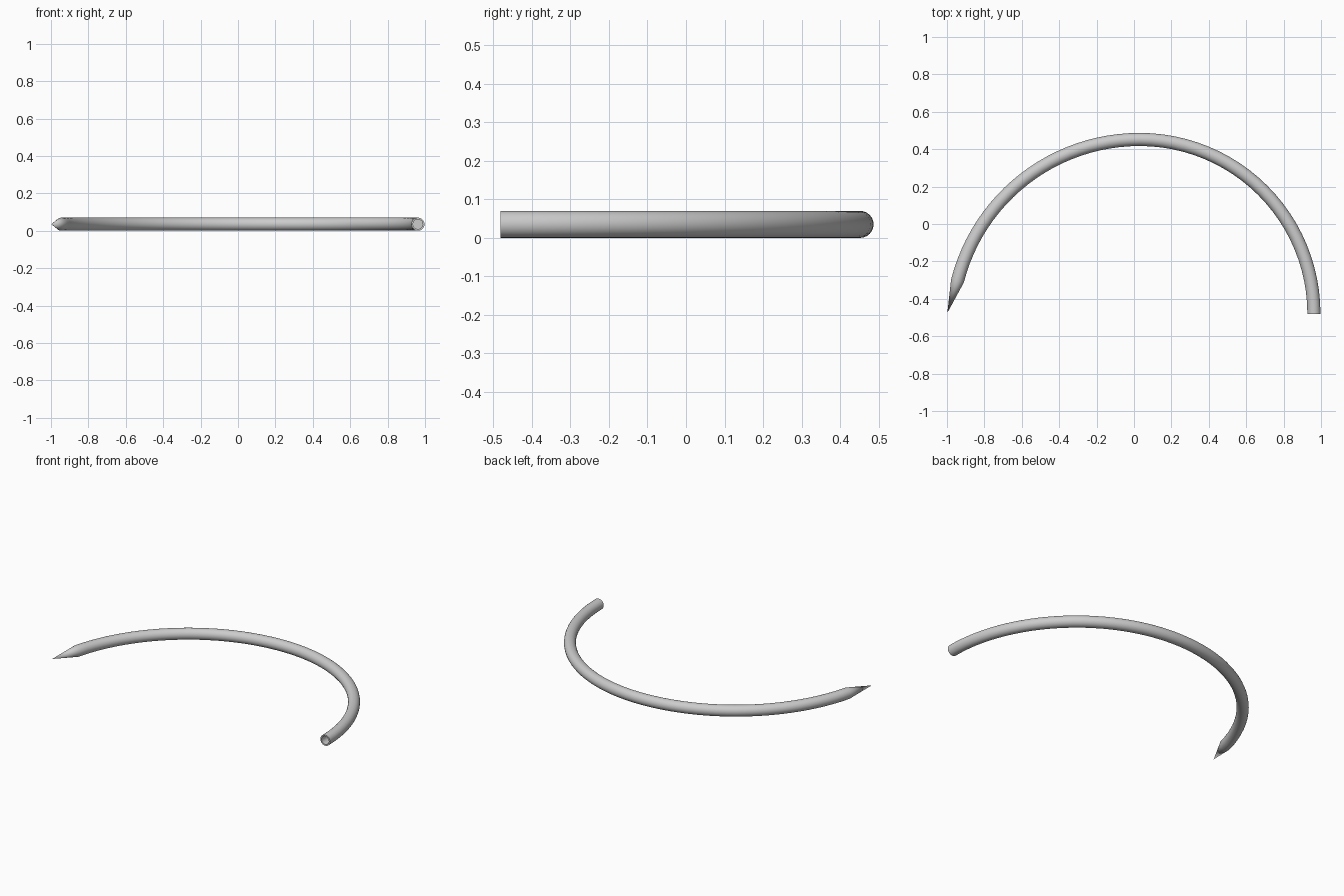
import bpy, bmesh
from math import sin, cos, pi, asin
from mathutils import Vector

if "Cube" in bpy.data.objects:
    bpy.data.objects.remove(bpy.data.objects["Cube"])

R, SIDES = 0.035, 24
TOP = Vector((0.03, 0.452))
R1, R2 = 0.932, 1.005          # right and left arc radii


def arc(radius, a):
    # point and outward normal on an arc hanging from the top of the bow
    n = Vector((sin(a), cos(a)))
    return TOP - Vector((0, radius)) + n * radius, n


# centre line from the open end, over the top, to the base of the point
path = [arc(R1, pi / 2 * (1 - i / 24)) for i in range(24)]
end = pi / 2 + asin((-0.305 - (TOP.y - R2)) / R2) * -1
path += [arc(R2, -end * i / 24) for i in range(25)]

bm = bmesh.new()


def ring(p, n, r):
    return [bm.verts.new((p.x + n.x * r * cos(t), p.y + n.y * r * cos(t), R + r * sin(t)))
            for t in (2 * pi * k / SIDES for k in range(SIDES))]


def bridge(a, b):
    for k in range(SIDES):
        j = (k + 1) % SIDES
        bm.faces.new((a[k], a[j], b[j], b[k]))


# blind socket in the blunt end, then the outer body
p0, n0 = path[0]
p0 = Vector((p0.x, -0.482))
bottom = ring(p0 + Vector((0, 0.1)), n0, 0.026)
bm.faces.new(bottom)
rings = [bottom, ring(p0, n0, 0.026), ring(p0, n0, R)]
rings += [ring(p, n, R) for p, n in path[1:]]
for a, b in zip(rings, rings[1:]):
    bridge(a, b)

# sharp point
tip = bm.verts.new((-0.998, -0.475, R))
last = rings[-1]
for k in range(SIDES):
    bm.faces.new((last[k], last[(k + 1) % SIDES], tip))

bmesh.ops.recalc_face_normals(bm, faces=bm.faces)
mesh = bpy.data.meshes.new("curved_needle")
bm.to_mesh(mesh)
bm.free()
needle = bpy.data.objects.new("curved_needle", mesh)
bpy.context.collection.objects.link(needle)
bpy.context.view_layer.objects.active = needle
needle.select_set(True)
bpy.ops.object.shade_smooth_by_angle(angle=0.6)
